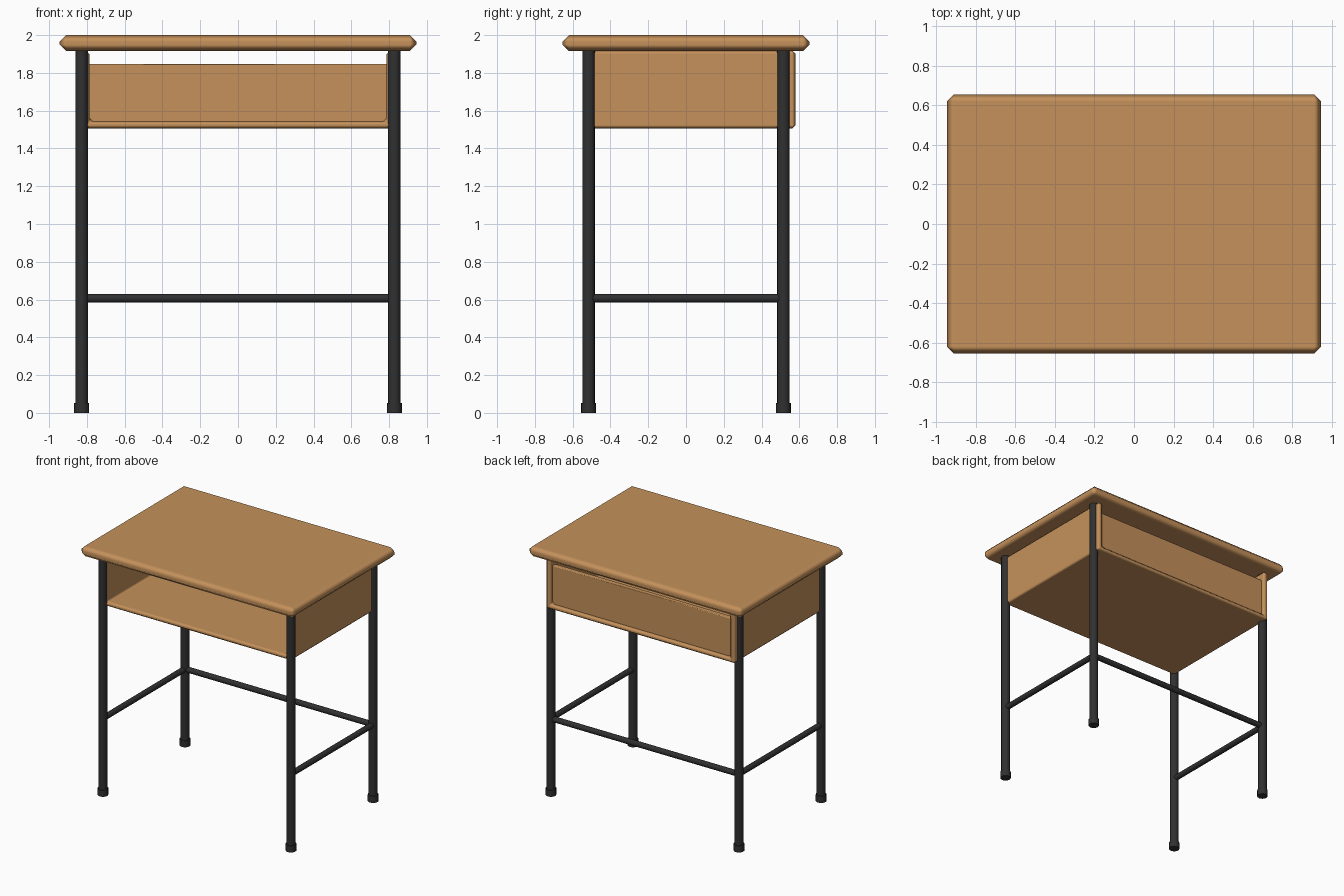
import bpy
import bmesh
from mathutils import Vector

cube = bpy.data.objects.get("Cube")
if cube:
    bpy.data.objects.remove(cube, do_unlink=True)


def material(name, color):
    mat = bpy.data.materials.new(name)
    mat.use_nodes = True
    mat.diffuse_color = color
    bsdf = next(n for n in mat.node_tree.nodes if n.type == 'BSDF_PRINCIPLED')
    bsdf.inputs["Base Color"].default_value = color
    return mat


WOOD = material("warm wood", (0.56, 0.285, 0.105, 1))
STEEL = material("black steel", (0.03, 0.03, 0.03, 1))


def add_object(name, bm, mat, bevel=0):
    """Turn a bmesh into a smooth-shaded object with optional softened edges."""
    bmesh.ops.recalc_face_normals(bm, faces=bm.faces)
    mesh = bpy.data.meshes.new(name)
    bm.to_mesh(mesh)
    bm.free()
    mesh.materials.append(mat)
    obj = bpy.data.objects.new(name, mesh)
    bpy.context.collection.objects.link(obj)
    bpy.ops.object.select_all(action='DESELECT')
    obj.select_set(True)
    bpy.context.view_layer.objects.active = obj
    if bevel:
        bpy.ops.object.shade_smooth()
        mod = obj.modifiers.new("Soft edges", 'BEVEL')
        mod.width = bevel
        mod.segments = 1
        mod.harden_normals = True
    else:
        bpy.ops.object.shade_smooth_by_angle()
    return obj


def board(name, low, high, bevel):
    low, high = Vector(low), Vector(high)
    bm = bmesh.new()
    bmesh.ops.create_cube(bm, size=1)
    bmesh.ops.scale(bm, vec=high - low, verts=bm.verts)
    bmesh.ops.translate(bm, vec=(low + high) / 2, verts=bm.verts)
    return add_object(name, bm, WOOD, bevel)


def tube(name, start, end, radius, sides=16):
    start, end = Vector(start), Vector(end)
    axis = end - start
    bm = bmesh.new()
    bmesh.ops.create_cone(bm, cap_ends=True, segments=sides, radius1=radius,
                          radius2=radius, depth=axis.length)
    turn = axis.to_track_quat('Z', 'Y').to_matrix()
    bmesh.ops.rotate(bm, cent=(0, 0, 0), matrix=turn, verts=bm.verts)
    bmesh.ops.translate(bm, vec=(start + end) / 2, verts=bm.verts)
    return add_object(name, bm, STEEL)


# Table top with chamfered rim and corners
board("table_top", (-0.945, -0.655, 1.915), (0.945, 0.655, 2.0), 0.036)

# Open tray: a U-shaped section extruded from front to back
outer, inner, base, floor, top = 0.835, 0.787, 1.505, 1.545, 1.918
front, back = -0.52, 0.58
half = [(outer, base), (outer, top), (inner, top), (inner, floor)]
section = half + [(-x, z) for x, z in reversed(half)]
bm = bmesh.new()
face = bm.faces.new([bm.verts.new((x, front, z)) for x, z in section])
extruded = bmesh.ops.extrude_face_region(bm, geom=[face])["geom"]
bmesh.ops.translate(bm, vec=(0, back - front, 0),
                    verts=[v for v in extruded if isinstance(v, bmesh.types.BMVert)])
add_object("book_tray", bm, WOOD, 0.018)

# Back panel, set slightly into the tray and lower than its sides
board("tray_back_panel", (-0.79, 0.515, 1.53), (0.79, 0.555, 1.848), 0.006)

# Legs, feet and side rails
LEG_X, LEG_Y, RAIL_Z = 0.828, 0.516, 0.607
for x, side in ((LEG_X, "left"), (-LEG_X, "right")):
    for y, end in ((-LEG_Y, "front"), (LEG_Y, "back")):
        tube(f"{end}_{side}_leg", (x, y, 0.02), (x, y, 1.93), 0.033)
        tube(f"{end}_{side}_foot", (x, y, 0), (x, y, 0.052), 0.039)
    tube(f"{side}_rail", (x, -LEG_Y, RAIL_Z), (x, LEG_Y, RAIL_Z), 0.022)

# Back rail
tube("back_rail", (-LEG_X, LEG_Y, RAIL_Z), (LEG_X, LEG_Y, RAIL_Z), 0.022)
